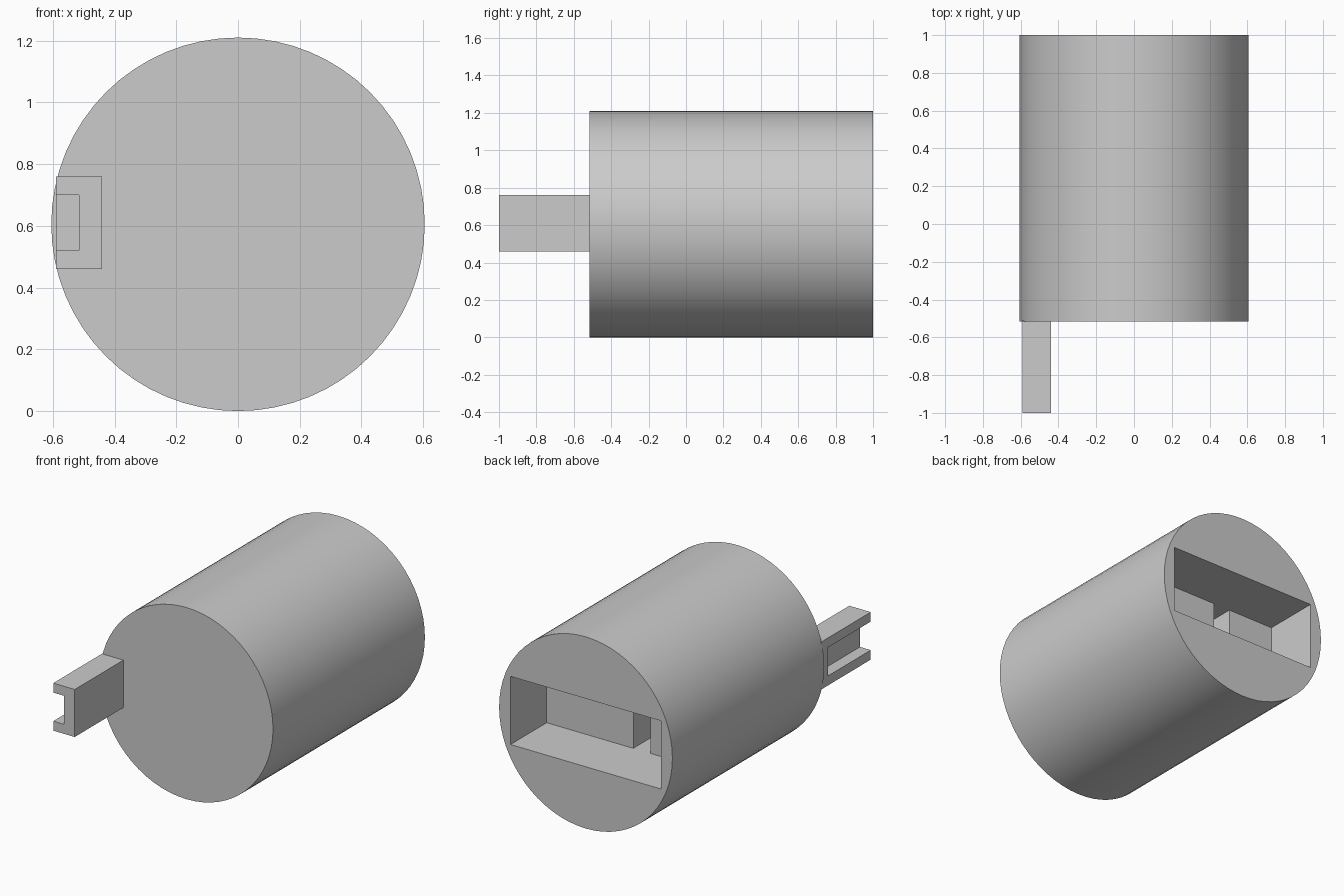
import bpy
import bmesh
import math
from mathutils import Matrix

default = bpy.data.objects.get("Cube")
if default:
    bpy.data.objects.remove(default, do_unlink=True)

RADIUS = 0.605
FRONT, BACK = -0.515, 1.0

grey = bpy.data.materials.new("plain grey")
grey.use_nodes = True
grey.diffuse_color = (0.6, 0.6, 0.6, 1)
grey.node_tree.nodes["Principled BSDF"].inputs["Base Color"].default_value = (0.6, 0.6, 0.6, 1)


def finish(name, bm):
    mesh = bpy.data.meshes.new(name)
    bm.to_mesh(mesh)
    bm.free()
    mesh.materials.append(grey)
    obj = bpy.data.objects.new(name, mesh)
    bpy.context.collection.objects.link(obj)
    return obj


def box(name, x, y, z):
    """Box spanning the given (low, high) ranges."""
    bm = bmesh.new()
    spans = (x, y, z)
    centre = [(a + b) / 2 for a, b in spans]
    size = [b - a for a, b in spans]
    bmesh.ops.create_cube(bm, size=1, matrix=Matrix.Translation(centre) @ Matrix.Diagonal((*size, 1)))
    return finish(name, bm)


def activate(obj):
    bpy.ops.object.select_all(action="DESELECT")
    obj.select_set(True)
    bpy.context.view_layer.objects.active = obj


def carve(obj, cutter):
    """Subtract the cutter, then discard it."""
    cutter.hide_render = True
    mod = obj.modifiers.new("carve", "BOOLEAN")
    mod.operation = "DIFFERENCE"
    mod.solver = "EXACT"
    mod.object = cutter
    activate(obj)
    bpy.ops.object.modifier_apply(modifier=mod.name)
    bpy.data.objects.remove(cutter, do_unlink=True)


# Round body lying along y
bm = bmesh.new()
place = Matrix.Translation((0, (FRONT + BACK) / 2, RADIUS)) @ Matrix.Rotation(math.pi / 2, 4, "X")
bmesh.ops.create_cone(bm, cap_ends=True, segments=64, radius1=RADIUS, radius2=RADIUS,
                      depth=BACK - FRONT, matrix=place)
body = finish("round_body", bm)

# Wide pocket in the back, with a deeper narrow slot in its floor
height = (RADIUS - 0.215, RADIUS + 0.215)
carve(body, box("pocket_cutter", (-0.525, 0.525), (0.64, BACK + 0.1), height))
carve(body, box("slot_cutter", (-0.2, -0.08), (0.04, 0.7), height))
activate(body)
bpy.ops.object.shade_smooth_by_angle(angle=math.radians(30))

# Channel-shaped prong on the front, open sideways and at its tip
prong = box("channel_prong", (-0.59, -0.44), (-1, FRONT + 0.005), (0.46, 0.76))
carve(prong, box("groove_cutter", (-0.7, -0.515), (-1.1, -0.575), (0.52, 0.70)))
